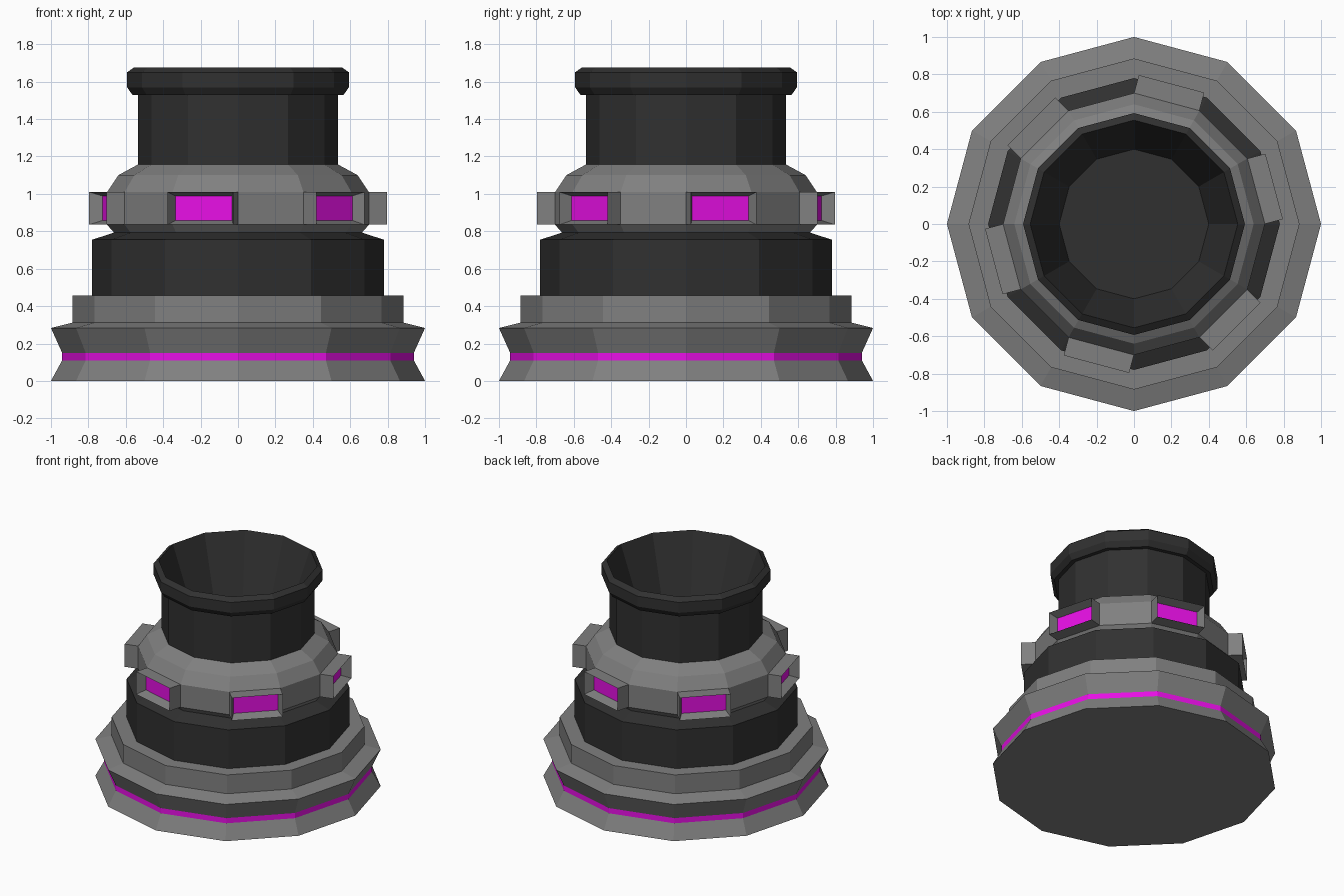
import bpy, bmesh
from math import cos, sin, pi, radians
from mathutils import Matrix

if "Cube" in bpy.data.objects:
    bpy.data.objects.remove(bpy.data.objects["Cube"], do_unlink=True)

SIDES = 12


def material(name, r, g, b):
    m = bpy.data.materials.new(name)
    m.use_nodes = True
    m.diffuse_color = (r, g, b, 1)
    m.node_tree.nodes["Principled BSDF"].inputs["Base Color"].default_value = (r, g, b, 1)
    return m


grey = material("mid grey", 0.215, 0.215, 0.215)
dark = material("dark grey", 0.03, 0.03, 0.03)
magenta = material("magenta", 0.8, 0.005, 0.78)


def finish(name, bm, mats):
    bmesh.ops.recalc_face_normals(bm, faces=bm.faces)
    mesh = bpy.data.meshes.new(name)
    bm.to_mesh(mesh)
    bm.free()
    for m in mats:
        mesh.materials.append(m)
    bpy.context.collection.objects.link(bpy.data.objects.new(name, mesh))


def turned(name, profile, mats, rule=None):
    """Turn (radius, z) points into a closed twelve-sided solid."""
    bm = bmesh.new()
    rings = [[bm.verts.new((r * cos(2 * pi * i / SIDES), r * sin(2 * pi * i / SIDES), z))
              for i in range(SIDES)] for r, z in profile]
    bm.faces.new(rings[0])
    bm.faces.new(rings[-1])
    for a, b in zip(rings, rings[1:]):
        for i in range(SIDES):
            j = (i + 1) % SIDES
            bm.faces.new((a[i], a[j], b[j], b[i]))
    if rule:
        for f in bm.faces:
            f.material_index = rule(f.calc_center_median())
    finish(name, bm, mats)


# Stepped foot with a glowing band in its waist
turned("foot", [(1, 0), (0.94, 0.11), (0.94, 0.15), (1, 0.283), (0.885, 0.312),
                (0.885, 0.457), (0.77, 0.457)], [grey, magenta],
       lambda c: int(0.11 < c.z < 0.15))

# Dark drum above the foot
turned("lower_drum", [(0.78, 0.45), (0.78, 0.755), (0.65, 0.797)], [dark])

# Grey collar that carries the windows
turned("collar", [(0.66, 0.79), (0.70, 0.835), (0.70, 1.01), (0.64, 1.10),
                  (0.535, 1.157)], [grey])

# Dark neck with a bevelled lip and a hollow tapered bowl
turned("neck", [(0.535, 1.15), (0.535, 1.53), (0.565, 1.53), (0.593, 1.57), (0.593, 1.65),
                (0.555, 1.677), (0.40, 1.24)], [dark])


# Six window housings on alternate collar facets, each with a sunken pane
def window(name, angle):
    bm = bmesh.new()
    loops = []
    for depth, half, low, high in ((0.665, 0.181, 0.835, 1.01),
                                   (0.776, 0.181, 0.835, 1.01),
                                   (0.708, 0.157, 0.858, 0.989)):
        loops.append([bm.verts.new((depth, y, z)) for y, z in
                      ((-half, low), (half, low), (half, high), (-half, high))])
    bm.faces.new(loops[0])
    bm.faces.new(loops[-1]).material_index = 1
    for a, b in zip(loops, loops[1:]):
        for i in range(4):
            j = (i + 1) % 4
            bm.faces.new((a[i], a[j], b[j], b[i]))
    bm.transform(Matrix.Rotation(radians(angle), 4, "Z"))
    finish(name, bm, [grey, magenta])


for k in range(6):
    window(f"window_{k + 1}", 15 + 60 * k)
